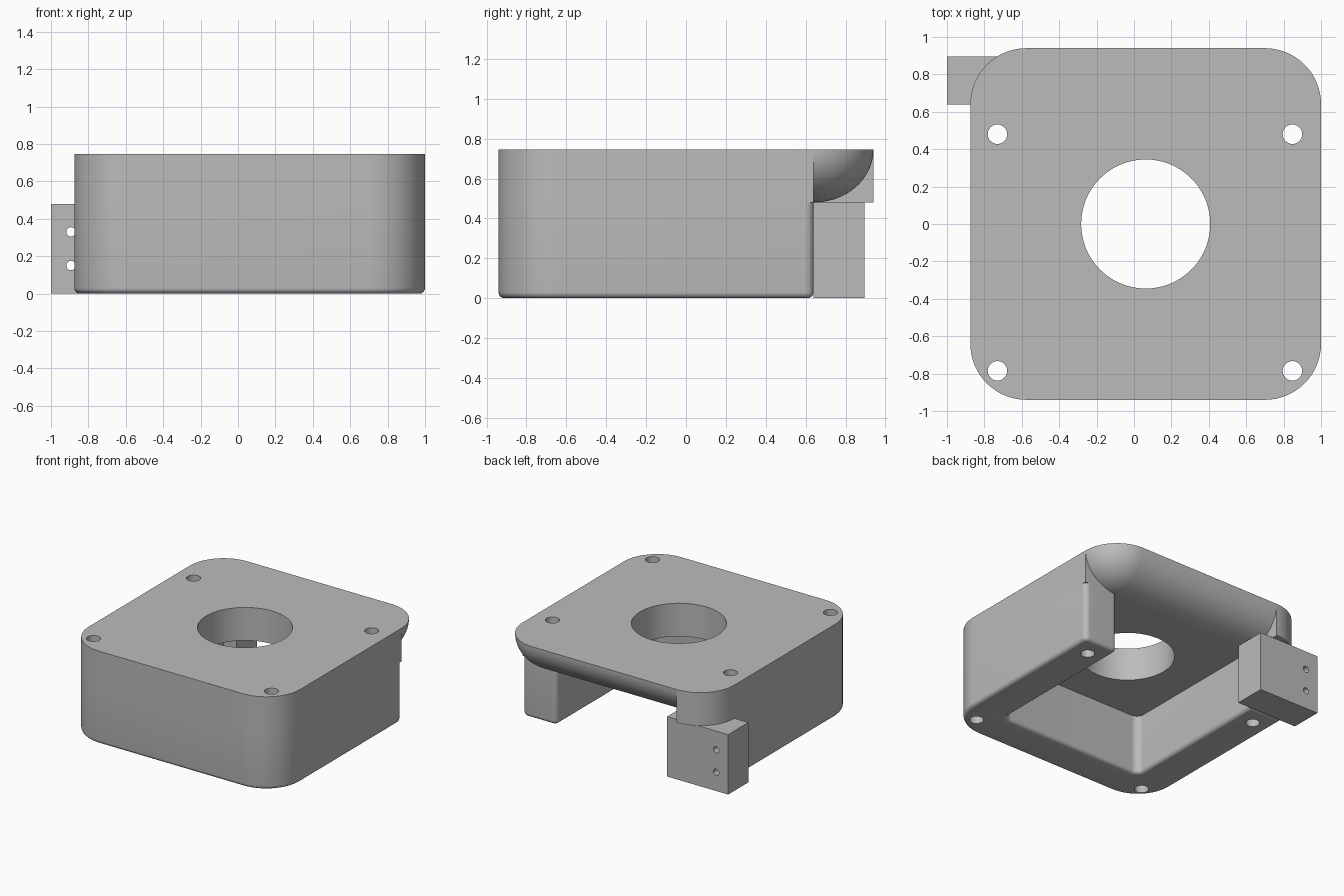
import bpy, bmesh
from math import sin, cos, pi, radians
from mathutils import Vector

if "Cube" in bpy.data.objects:
    bpy.data.objects.remove(bpy.data.objects["Cube"])

# Overall dimensions
X0, X1, Y0, Y1 = -0.875, 1.0, -0.94, 0.64
R, TOP, MID = 0.3, 0.745, 0.48
IN0, IN1, IN_Y = X0 + R, X1 - R, Y0 + R
CENTRE = (X0 + X1) / 2

grey = bpy.data.materials.new("light grey")
grey.use_nodes = True
grey.diffuse_color = (0.5, 0.5, 0.5, 1)
grey.node_tree.nodes["Principled BSDF"].inputs["Base Color"].default_value = (0.5, 0.5, 0.5, 1)


def make(name, bm):
    bmesh.ops.recalc_face_normals(bm, faces=bm.faces[:])
    mesh = bpy.data.meshes.new(name)
    bm.to_mesh(mesh)
    bm.free()
    mesh.materials.append(grey)
    obj = bpy.data.objects.new(name, mesh)
    bpy.context.scene.collection.objects.link(obj)
    return obj


def rounded(corners, steps=16):
    """Outline from (x, y, radius) corners, each right angle replaced by an arc."""
    pts = []
    for i, (x, y, r) in enumerate(corners):
        p = Vector((x, y))
        if r == 0:
            pts.append(p)
            continue
        a = (Vector(corners[i - 1][:2]) - p).normalized() * r
        b = (Vector(corners[(i + 1) % len(corners)][:2]) - p).normalized() * r
        for k in range(steps + 1):
            t = k / steps * pi / 2
            pts.append(p + a * (1 - sin(t)) + b * (1 - cos(t)))
    return pts


def prism(name, outline, z0, z1, bevel=0):
    bm = bmesh.new()
    base = bm.faces.new([bm.verts.new((p[0], p[1], z0)) for p in outline])
    out = bmesh.ops.extrude_face_region(bm, geom=[base], use_keep_orig=True)
    for v in out["geom"]:
        if isinstance(v, bmesh.types.BMVert):
            v.co.z = z1
    bmesh.ops.recalc_face_normals(bm, faces=bm.faces[:])
    if bevel:
        edges = [e for e in bm.edges if all(v.co.z == z0 for v in e.verts)]
        bmesh.ops.bevel(bm, geom=edges, offset=bevel, segments=5, profile=0.5, affect='EDGES')
    return make(name, bm)


def cylinder(name, centre, radius, half, axis="z", sides=48):
    ring = [(radius * cos(2 * pi * k / sides), radius * sin(2 * pi * k / sides)) for k in range(sides)]
    obj = prism(name, ring, -half, half)
    for v in obj.data.vertices:
        x, y, z = v.co
        v.co = Vector(centre) + (Vector((x, y, z)) if axis == "z" else Vector((x, -z, y)))
    return obj


def cut(obj, cutters):
    for c in cutters:
        c.hide_render = True
        m = obj.modifiers.new("hole", 'BOOLEAN')
        m.operation, m.solver, m.object = 'DIFFERENCE', 'EXACT', c
    bpy.context.view_layer.update()
    dg = bpy.context.evaluated_depsgraph_get()
    mesh = bpy.data.meshes.new_from_object(obj.evaluated_get(dg))
    obj.modifiers.clear()
    obj.data = mesh


# U-shaped wall, open at the back, with softened lower edges
wall = prism("u_shaped_wall", rounded([
    (X0, Y1, 0), (X0, Y0, R), (X1, Y0, R), (X1, Y1, 0.04),
    (IN1, Y1, 0.04), (IN1, IN_Y, 0.06), (IN0, IN_Y, 0.06), (IN0, Y1, 0)]), 0, MID, 0.03)

# Top plate with rounded front corners
plate = prism("top_plate", rounded([(X0, Y1, 0), (X0, Y0, R), (X1, Y0, R), (X1, Y1, 0)]), MID, TOP)

# Back overhang: quarter-round underside that ends in a ball corner
bm = bmesh.new()
STEPS = 20
rings = []
for i in range(STEPS + 1):
    t = i / STEPS * pi / 2
    reach, z = R * cos(t), TOP - (TOP - MID) * sin(t)
    ring = [(IN0, Y1), (IN0, Y1 + reach)]
    ring += [(IN1 + reach * sin(k / STEPS * pi / 2), Y1 + reach * cos(k / STEPS * pi / 2))
             for k in range(STEPS + 1)]
    rings.append([bm.verts.new((x, y, z)) for x, y in ring])
for a, b in zip(rings, rings[1:]):
    for k in range(len(a)):
        j = (k + 1) % len(a)
        bm.faces.new((a[k], a[j], b[j], b[k]))
bm.faces.new(rings[0])
bmesh.ops.remove_doubles(bm, verts=bm.verts[:], dist=0.0001)
overhang = make("back_overhang", bm)

# Straight quarter-round corner above the side block
corner = prism("back_corner", rounded([
    (IN0, Y1, 0), (IN0, Y1 + R, 0), (X0, Y1 + R, R), (X0, Y1, 0)]), MID, TOP)

# Mounting block on the right back corner
block = prism("mounting_block", [(-1, Y1), (-0.46, Y1), (-0.46, 0.895), (-1, 0.895)], 0, MID)

# Through holes
screws = [cylinder("screw_hole_cutter", (x, y, 0.4), 0.052, 0.6)
          for x in (-0.73, 0.847) for y in (-0.785, 0.48)]
bore = cylinder("bore_cutter", (CENTRE, 0, 0.6), 0.345, 0.5, sides=96)
pins = [cylinder("pin_hole_cutter", (-0.893, 0.77, z), 0.025, 0.3, "y", 24) for z in (0.15, 0.33)]
cut(wall, screws)
cut(plate, screws + [bore])
cut(block, pins)
for c in screws + [bore] + pins:
    bpy.data.objects.remove(c)

# Smooth the round surfaces and keep the hard edges
bpy.ops.object.select_all(action='DESELECT')
for obj in (wall, plate, overhang, corner, block):
    obj.select_set(True)
bpy.context.view_layer.objects.active = wall
bpy.ops.object.shade_smooth_by_angle(angle=radians(30))
